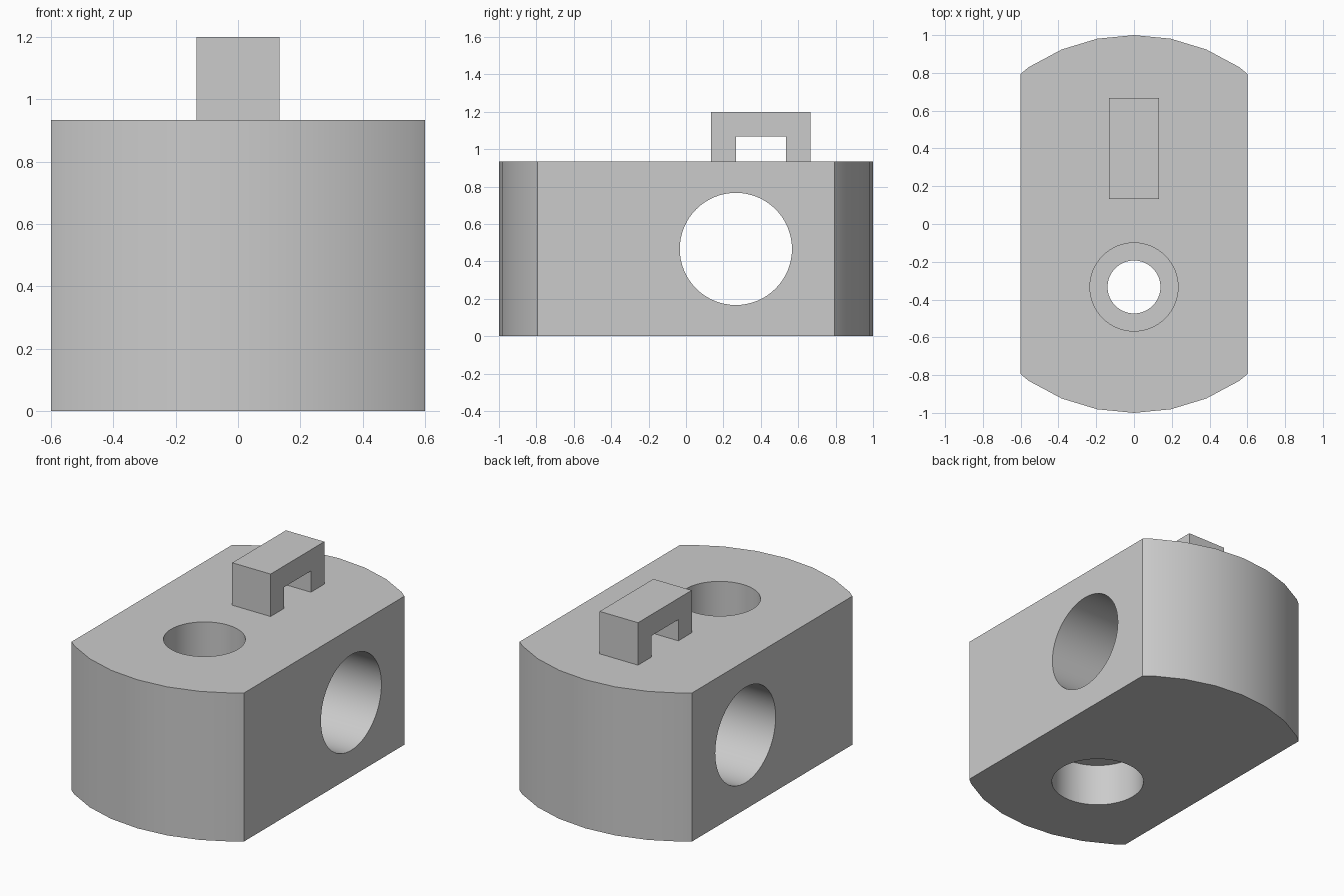
import bpy, bmesh, math
from mathutils import Matrix

cube = bpy.data.objects.get("Cube")
if cube:
    bpy.data.objects.remove(cube, do_unlink=True)

MM = 2 / 30          # the part is laid out in units of 1/30 of its length
HEIGHT = 14 * MM
HALF_WIDTH = 9 * MM

grey = bpy.data.materials.new("light_grey")
grey.use_nodes = True
colour = (0.6, 0.6, 0.6, 1)
grey.diffuse_color = colour
grey.node_tree.nodes["Principled BSDF"].inputs["Base Color"].default_value = colour


def finish(name, bm):
    bmesh.ops.recalc_face_normals(bm, faces=bm.faces)
    mesh = bpy.data.meshes.new(name)
    bm.to_mesh(mesh)
    bm.free()
    obj = bpy.data.objects.new(name, mesh)
    bpy.context.collection.objects.link(obj)
    mesh.materials.append(grey)
    return obj


def prism(name, points, offset):
    """Extrude a closed outline by an offset vector."""
    bm = bmesh.new()
    face = bm.faces.new([bm.verts.new(p) for p in points])
    moved = bmesh.ops.extrude_face_region(bm, geom=[face])["geom"]
    bmesh.ops.translate(bm, vec=offset,
                        verts=[v for v in moved if isinstance(v, bmesh.types.BMVert)])
    return finish(name, bm)


def cylinder(name, radius, depth, centre, rotation=Matrix()):
    bm = bmesh.new()
    bmesh.ops.create_cone(bm, cap_ends=True, segments=64, radius1=radius,
                          radius2=radius, depth=depth,
                          matrix=Matrix.Translation(centre) @ rotation)
    return finish(name, bm)


def activate(obj):
    bpy.ops.object.select_all(action="DESELECT")
    obj.select_set(True)
    bpy.context.view_layer.objects.active = obj


def cut(target, cutter):
    mod = target.modifiers.new("cut", "BOOLEAN")
    mod.operation = "DIFFERENCE"
    mod.solver = "EXACT"
    mod.object = cutter
    activate(target)
    bpy.ops.object.modifier_apply(modifier=mod.name)
    bpy.data.objects.remove(cutter, do_unlink=True)


# Body: a 32-sided disc with both sides sliced flat
step = math.pi / 16
ring = [(math.sin(i * step), math.cos(i * step)) for i in range(-3, 4)]
x0, y0 = ring[-1]
x1, y1 = math.sin(4 * step), math.cos(4 * step)
corner_y = y0 + (y1 - y0) * (HALF_WIDTH - x0) / (x1 - x0)
arc = [(-HALF_WIDTH, corner_y)] + ring + [(HALF_WIDTH, corner_y)]
outline = arc + [(-x, -y) for x, y in arc]
body = prism("body", [(x, y, 0) for x, y in outline], (0, 0, HEIGHT))

# Cross hole from side to side
cut(body, cylinder("cross_hole", 4.5 * MM, 2, (0, 4 * MM, HEIGHT / 2),
                   Matrix.Rotation(math.pi / 2, 4, "Y")))

# Upright screw hole, widened at the top and the bottom
bore_y = -5 * MM
cut(body, cylinder("screw_hole", 2.1 * MM, 3, (0, bore_y, HEIGHT / 2)))
cut(body, cylinder("top_recess", 3.5 * MM, 8 * MM, (0, bore_y, HEIGHT)))
cut(body, cylinder("bottom_recess", 4.05 * MM, 8 * MM, (0, bore_y, 0)))
activate(body)
bpy.ops.object.shade_smooth_by_angle(angle=math.radians(30))

# Square loop standing on the top face
loop = [(2, 14), (4, 14), (4, 16), (8, 16), (8, 14), (10, 14), (10, 18), (2, 18)]
prism("top_loop", [(-2 * MM, y * MM, z * MM) for y, z in loop], (4 * MM, 0, 0))
